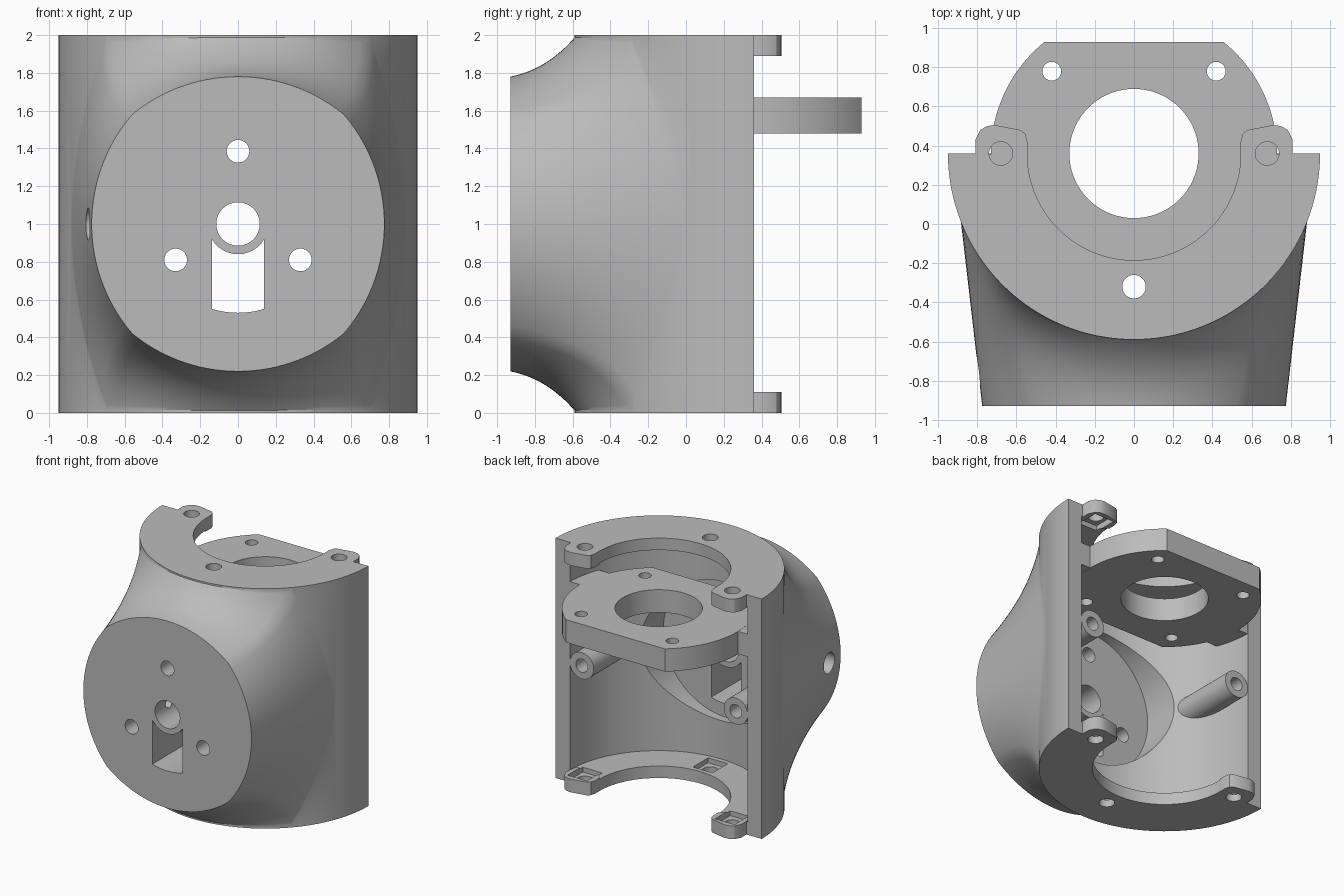
import bpy, bmesh, math
from mathutils import Vector

if "Cube" in bpy.data.objects:
    bpy.data.objects.remove(bpy.data.objects["Cube"], do_unlink=True)

CY = 0.36            # depth of the main cylinder axis
R_OUT, R_IN, R_OPEN = 0.95, 0.82, 0.545

grey = bpy.data.materials.new("plain_grey")
grey.use_nodes = True
colour = (0.5, 0.5, 0.5, 1)
grey.diffuse_color = colour
grey.node_tree.nodes["Principled BSDF"].inputs["Base Color"].default_value = colour


def finish(name, bm):
    bmesh.ops.recalc_face_normals(bm, faces=bm.faces)
    mesh = bpy.data.meshes.new(name)
    bm.to_mesh(mesh)
    bm.free()
    mesh.materials.append(grey)
    obj = bpy.data.objects.new(name, mesh)
    bpy.context.collection.objects.link(obj)
    return obj


def loft(name, rings):
    bm = bmesh.new()
    loops = [[bm.verts.new(p) for p in ring] for ring in rings]
    n = len(loops[0])
    for a, b in zip(loops, loops[1:]):
        for i in range(n):
            j = (i + 1) % n
            bm.faces.new((a[i], a[j], b[j], b[i]))
    bm.faces.new(loops[0])
    bm.faces.new(loops[-1])
    return finish(name, bm)


def prism(name, pts, lo, hi, axis="z"):
    place = {"z": lambda u, v, w: (u, v, w),
             "y": lambda u, v, w: (u, w, v),
             "x": lambda u, v, w: (w, u, v)}[axis]
    return loft(name, [[place(u, v, w) for u, v in pts] for w in (lo, hi)])


def arc(cx, cy, r, start=0, end=360, n=48):
    steps = n if end - start == 360 else n + 1
    angles = [math.radians(start + (end - start) * i / n) for i in range(steps)]
    return [(cx + r * math.cos(a), cy + r * math.sin(a)) for a in angles]


def rect(x0, x1, y0, y1):
    return [(x0, y0), (x1, y0), (x1, y1), (x0, y1)]


def combine(target, tool, operation="DIFFERENCE"):
    mod = target.modifiers.new("combine", "BOOLEAN")
    mod.operation = operation
    mod.solver = "EXACT"
    mod.object = tool
    bpy.context.view_layer.objects.active = target
    bpy.ops.object.modifier_apply(modifier=mod.name)
    bpy.data.objects.remove(tool, do_unlink=True)


def bore(target, u, v, r, lo, hi, axis="z", n=32):
    combine(target, prism("cutter", arc(u, v, r, n=n), lo, hi, axis))


def on_cylinder(x):
    return CY - math.sqrt(R_OUT ** 2 - x * x) + 0.008


# Flared front: three control points for each position around the face outline
def top_controls(s):
    face = Vector((0.56 * s, -0.93, 0.78 - 0.884 + math.sqrt(0.884 ** 2 - (0.56 * s) ** 2)))
    mid = Vector((0.68 * s, -0.73 + 0.335 * s * s, 0.82 - 0.15 * s * s))
    end = Vector((0.70 * s, on_cylinder(0.70 * s), 0.997))
    return face, mid, end


def side_controls(s):
    face = Vector((0.775 - 0.89 + math.sqrt(0.89 ** 2 - (0.58 * s) ** 2), -0.93, 0.58 * s))
    mid = Vector((0.83 - 0.15 * s * s, -0.45 + 0.055 * s * s, 0.67 * s))
    x = 0.885 - 0.185 * s * s
    return face, mid, Vector((x, on_cylinder(x), 0.997 * s))


STEPS = 28
spans = [2 * i / STEPS - 1 for i in range(STEPS)]
half = [top_controls(s) for s in spans] + [side_controls(-s) for s in spans]
turned = [tuple(Vector((-p.x, p.y, -p.z)) for p in c) for c in half]
controls = half + turned
lift = Vector((0, 0, 1))
rings = []
for k in range(17):
    t = k / 16
    rings.append([f * (1 - t) ** 2 + m * 2 * t * (1 - t) + e * t * t + lift
                  for f, m, e in controls])
rings.append([Vector((p.x, 0.3, p.z)) for p in rings[-1]])

# Half-round outer body
housing = prism("housing_shell", arc(0, CY, R_OUT, 180, 360, 96), 0, 2)
combine(housing, loft("front_flare", rings), "UNION")

# Interior cavity, end openings and round recess behind the front face
bore(housing, 0, CY, R_IN, 0.1, 1.9, n=128)
bore(housing, 0, CY, R_OPEN, -0.1, 2.1, n=96)
bore(housing, 0, 1, 0.58, -0.53, 0.2, "y", 96)

# Rounded ears on both end plates
ear = [(0.60, 0.30), (0.80, 0.30), (0.81, 0.36), (0.81, 0.43), (0.785, 0.48),
       (0.75, 0.50), (0.71, 0.505), (0.58, 0.48), (0.555, 0.46), (0.545, 0.42), (0.545, 0.36)]
for side in (-1, 1):
    for low in (0, 1.89):
        pts = [(side * x, y) for x, y in ear]
        combine(housing, prism("ear", pts, low, low + 0.11), "UNION")

# Screw holes in the end plates, with shallow pockets on their inner sides
for x, y in ((-0.68, CY), (0.68, CY), (0, -0.32)):
    for inner in ((0.06, 0.16), (1.84, 1.94)):
        combine(housing, prism("pocket", rect(x - 0.09, x + 0.09, y - 0.1, y + 0.1), *inner))
    for low in (-0.1, 1.8):
        bore(housing, x, y, 0.06, low, low + 0.3)

# Front face: centre bore, three screw holes and arc-ended slot
for x, z, r in ((0, 1, 0.115), (0, 1.385, 0.06), (-0.33, 0.81, 0.06), (0.33, 0.81, 0.06)):
    bore(housing, x, z, r, -1.1, -0.4, "y")
slot_ends = []
for r in (0.47, 0.16):
    a = math.degrees(math.asin(0.138 / r))
    slot_ends.append(arc(0, 1, r, 270 - a, 270 + a, 12))
combine(housing, prism("slot", slot_ends[0] + slot_ends[1][::-1], -1.1, -0.4, "y"))

# Side access hole that narrows toward the centre bore
bore(housing, -0.75, 1, 0.085, -1.0, -0.4, "x")
bore(housing, -0.75, 1, 0.04, -0.5, 0, "x")

# Bearing plate: round with flat front and back, joined to the side walls
a = math.degrees(math.asin(0.57 / 0.73))
outline = arc(0, CY, 0.73, -a, a, 40) + arc(0, CY, 0.73, 180 - a, 180 + a, 40)
plate = prism("bearing_plate", outline, 1.48, 1.67)
combine(plate, prism("bridge", rect(-0.86, 0.86, 0.06, 0.355), 1.481, 1.669), "UNION")
bore(plate, 0, CY, 0.33, 1.3, 1.8, n=72)
for x in (-0.42, 0.42):
    for y in (0.78, -0.06):
        bore(plate, x, y, 0.048, 1.3, 1.8)

# Screw bosses running along the side walls
parts = [housing, plate]
for name, x in (("left_screw_boss", 0.71), ("right_screw_boss", -0.71)):
    boss = prism(name, arc(x, 1, 0.11, n=40), -0.22, 0.359, "y")
    bore(boss, x, 1, 0.055, 0.05, 0.5, "y")
    parts.append(boss)

bpy.ops.object.select_all(action="DESELECT")
for obj in parts:
    obj.select_set(True)
bpy.context.view_layer.objects.active = housing
bpy.ops.object.shade_smooth_by_angle(angle=math.radians(28))
